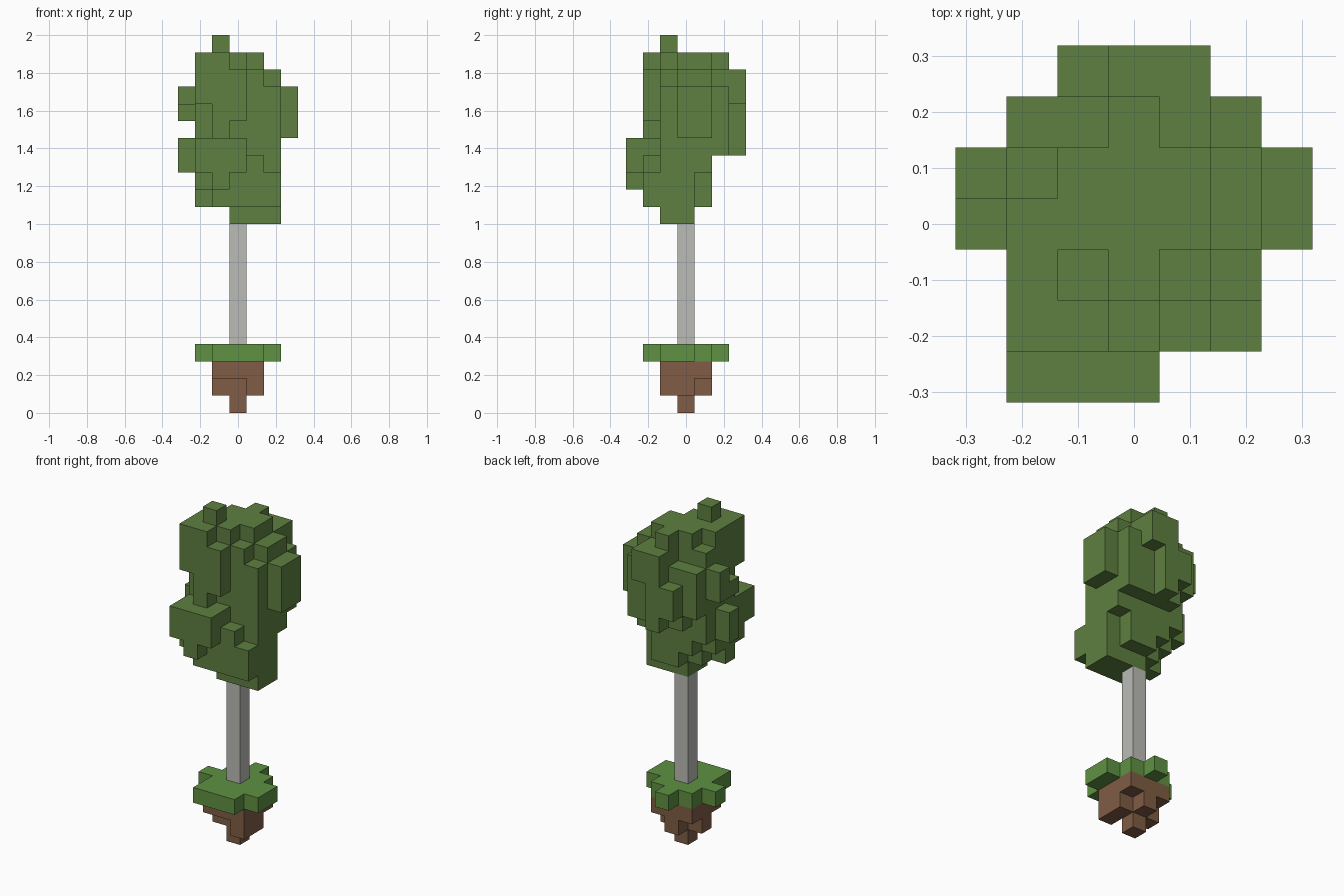
import bpy
import bmesh
from itertools import product
from mathutils import Vector

UNIT = 1 / 11  # edge length of one cube

if "Cube" in bpy.data.objects:
    bpy.data.objects.remove(bpy.data.objects["Cube"], do_unlink=True)


def make_material(name, colour):
    mat = bpy.data.materials.new(name)
    mat.use_nodes = True
    mat.diffuse_color = (*colour, 1)
    mat.node_tree.nodes["Principled BSDF"].inputs["Base Color"].default_value = (*colour, 1)
    return mat


def fill(blocks):
    """Cells of all blocks; each block is (x first, x last, y first, y last, bottom, top)."""
    cells = set()
    for xa, xb, ya, yb, bottom, top in blocks:
        cells.update(product(range(xa, xb + 1), range(ya, yb + 1), range(bottom, top)))
    return cells


def build(name, cells, solid, mat):
    """Skin the cells with only their exposed faces, then merge flat areas."""
    bm = bmesh.new()
    for cell in sorted(cells):
        centre = Vector(cell) + Vector((0, 0, 0.5))
        for axis, sign in product(range(3), (-1, 1)):
            step = [0, 0, 0]
            step[axis] = sign
            if tuple(c + s for c, s in zip(cell, step)) in solid:
                continue
            normal = Vector(step)
            u = Vector([float(i == (axis + 1) % 3) for i in range(3)])
            v = normal.cross(u)
            corners = [(a * u + b * v + normal) / 2 + centre
                       for a, b in ((-1, -1), (1, -1), (1, 1), (-1, 1))]
            bm.faces.new([bm.verts.new(p * UNIT) for p in corners])
    bmesh.ops.remove_doubles(bm, verts=bm.verts[:], dist=UNIT / 100)
    bmesh.ops.dissolve_limit(bm, angle_limit=0.01, verts=bm.verts[:], edges=bm.edges[:])
    mesh = bpy.data.meshes.new(name)
    bm.to_mesh(mesh)
    bm.free()
    mesh.materials.append(mat)
    bpy.context.collection.objects.link(bpy.data.objects.new(name, mesh))


# Root ball: stepped clump of soil
soil = fill([(-1, 1, -1, 1, 2, 3), (-1, 1, 0, 0, 1, 2), (1, 1, -1, -1, 1, 2),
             (0, 0, 1, 1, 1, 2), (0, 0, 0, 0, 0, 1)])

# Grass patch with ragged edge
grass = fill([(-1, 1, -2, 1, 3, 4), (2, 2, -1, 0, 3, 4),
              (-2, -2, 0, 0, 3, 4), (0, 0, 2, 2, 3, 4)])

trunk = fill([(0, 0, 0, 0, 4, 11)])

# Foliage: central mass and its stepped top
crown = fill([(-2, 2, -1, 1, 14, 19), (-1, 1, 0, 1, 19, 21), (-2, 0, -1, 0, 19, 21),
              (1, 1, -1, -1, 19, 20), (2, 2, 0, 1, 19, 20), (-2, -2, 1, 1, 19, 20),
              (-1, -1, -1, -1, 21, 22)])

# Foliage: tapering underside
underside = fill([(-1, 2, -2, 0, 12, 14), (-2, -2, -2, 0, 13, 14), (-2, -2, -1, -1, 12, 13),
                  (0, 1, 1, 1, 12, 14), (-1, -1, 1, 1, 13, 14), (0, 2, -1, 0, 11, 12)])

# Foliage: front clumps
front = fill([(-2, -1, -2, -2, 18, 21), (-1, -1, -2, -2, 16, 18), (0, 0, -2, -2, 17, 20),
              (-2, 0, -3, -2, 14, 16), (-1, -1, -3, -3, 13, 14), (1, 1, -2, -2, 14, 15)])

# Foliage: back clumps
back = fill([(-1, 2, 2, 2, 15, 19), (-2, -2, 2, 2, 16, 19), (0, 1, 2, 2, 19, 20),
             (0, 0, 2, 2, 20, 21), (0, 0, 3, 3, 15, 20), (1, 1, 3, 3, 18, 20),
             (-1, -1, 3, 3, 16, 18)])

# Foliage: side clumps
sides = fill([(3, 3, 0, 1, 16, 19), (-3, -3, 0, 0, 14, 16),
              (-3, -3, 0, 1, 17, 18), (-3, -3, 1, 1, 18, 19)])

foliage = crown | underside | front | back | sides
solid = soil | grass | trunk | foliage

build("root_soil", soil, solid, make_material("soil brown", (0.216, 0.107, 0.058)))
build("grass_patch", grass, solid, make_material("grass green", (0.115, 0.283, 0.055)))
build("trunk", trunk, solid, make_material("pale grey bark", (0.5, 0.5, 0.47)))
build("foliage", foliage, solid, make_material("leaf green", (0.112, 0.216, 0.051)))
